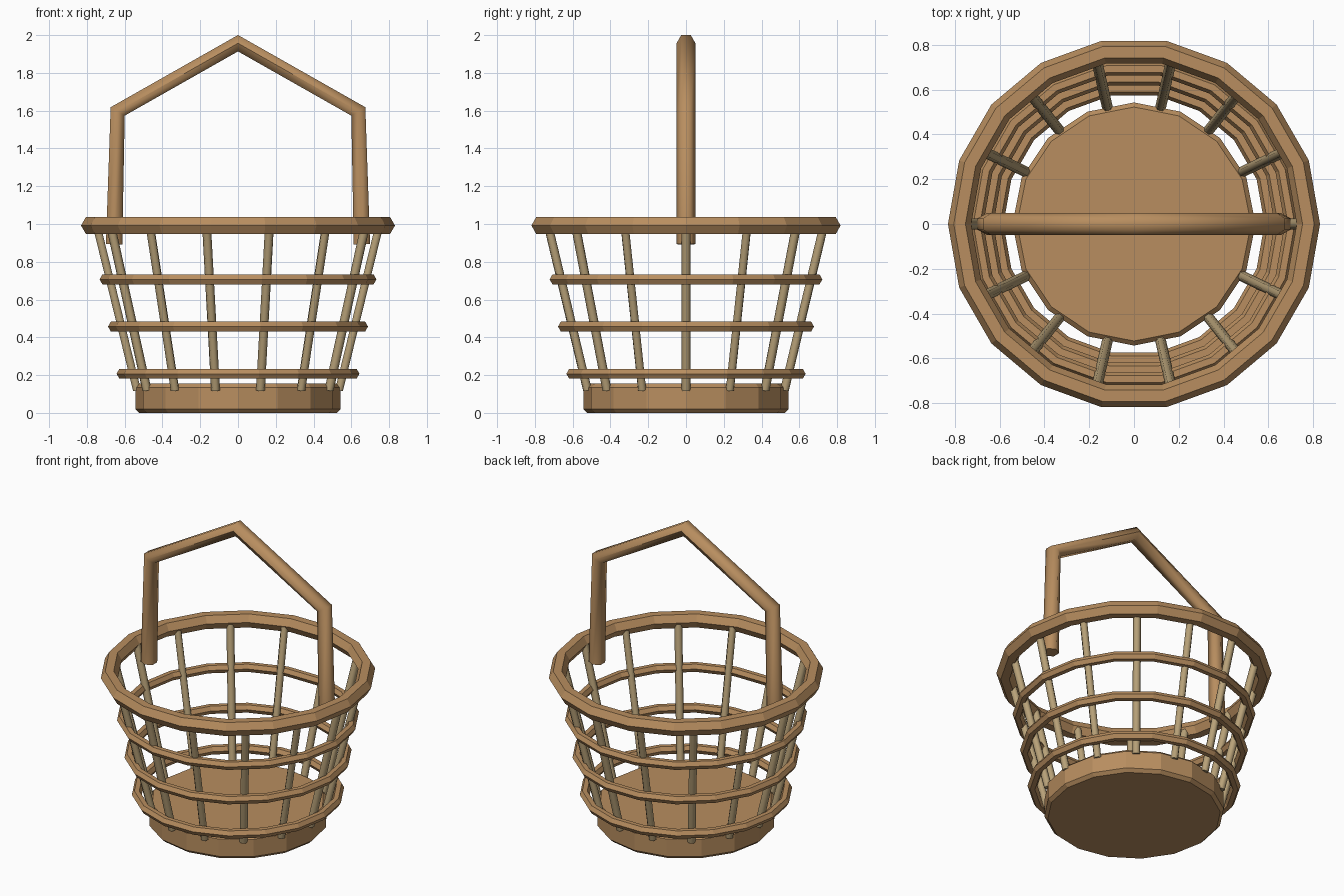
import bpy, bmesh
from math import sin, cos, pi, radians
from mathutils import Vector

cube = bpy.data.objects.get("Cube")
if cube:
    bpy.data.objects.remove(cube, do_unlink=True)


def make_material(name, color):
    mat = bpy.data.materials.new(name)
    mat.use_nodes = True
    mat.diffuse_color = color
    for node in mat.node_tree.nodes:
        if node.type == 'BSDF_PRINCIPLED':
            node.inputs["Base Color"].default_value = color
    return mat


WOOD = make_material("warm brown wood", (0.48, 0.27, 0.115, 1))
CANE = make_material("pale cane", (0.48, 0.36, 0.19, 1))


def ring(name, z, major, minor):
    """Faceted hoop with a hexagonal section."""
    bpy.ops.mesh.primitive_torus_add(location=(0, 0, z), major_radius=major,
                                     minor_radius=minor, major_segments=18,
                                     minor_segments=6)
    obj = bpy.context.object
    obj.name = name
    obj.data.materials.append(WOOD)


def rod(name, points, side, radius, mat, sides=6):
    """Capped rod swept along a path lying in the plane normal to side."""
    bm = bmesh.new()
    points = [Vector(p) for p in points]
    loops = []
    for i, p in enumerate(points):
        # tangent is the mean of the neighbouring directions
        tangent = Vector((0, 0, 0))
        if i > 0:
            tangent += (p - points[i - 1]).normalized()
        if i < len(points) - 1:
            tangent += (points[i + 1] - p).normalized()
        normal = tangent.normalized().cross(side)
        angles = [2 * pi * k / sides for k in range(sides)]
        loops.append([bm.verts.new(p + radius * (cos(a) * side + sin(a) * normal))
                      for a in angles])
    for a, b in zip(loops, loops[1:]):
        for k in range(sides):
            j = (k + 1) % sides
            bm.faces.new((a[k], a[j], b[j], b[k]))
    bm.faces.new(loops[0])
    bm.faces.new(loops[-1])
    bmesh.ops.recalc_face_normals(bm, faces=bm.faces[:])
    mesh = bpy.data.meshes.new(name)
    bm.to_mesh(mesh)
    bm.free()
    mesh.materials.append(mat)
    obj = bpy.data.objects.new(name, mesh)
    bpy.context.collection.objects.link(obj)
    bpy.ops.object.select_all(action='DESELECT')
    obj.select_set(True)
    bpy.context.view_layer.objects.active = obj
    bpy.ops.object.shade_smooth_by_angle(angle=radians(65))


# Solid base with chamfered rims
BASE_HEIGHT = 0.155
bpy.ops.mesh.primitive_cylinder_add(vertices=16, radius=0.543, depth=BASE_HEIGHT,
                                    location=(0, 0, BASE_HEIGHT / 2),
                                    rotation=(0, 0, 0))
base = bpy.context.object
base.name = "base"
base.data.materials.append(WOOD)
bevel = base.modifiers.new("chamfer", 'BEVEL')
bevel.width = 0.02
bevel.segments = 1
bevel.limit_method = 'ANGLE'
bevel.angle_limit = radians(40)

# Top rim and three woven hoops
ring("rim", 0.992, 0.779, 0.052)
for i, label in enumerate(("lower", "middle", "upper")):
    ring(label + "_hoop", 0.207 + 0.25 * i, 0.613 + 0.045 * i, 0.03)

# Leaning staves
STAVES = 14
for i in range(STAVES):
    a = 2 * pi * i / STAVES
    out = Vector((cos(a), sin(a), 0))
    side = Vector((-sin(a), cos(a), 0))
    low = out * 0.535 + Vector((0, 0, 0.12))
    high = out * 0.748 + Vector((0, 0, 0.99))
    rod(f"stave_{i + 1}", (low, high), side, 0.024, CANE)

# Peaked carrying handle
half = [(0.656, 0, 0.893), (0.637, 0, 1.596)]
mirrored = [(-x, y, z) for x, y, z in reversed(half)]
rod("handle", half + [(0, 0, 1.957)] + mirrored, Vector((0, 1, 0)), 0.05, WOOD)
